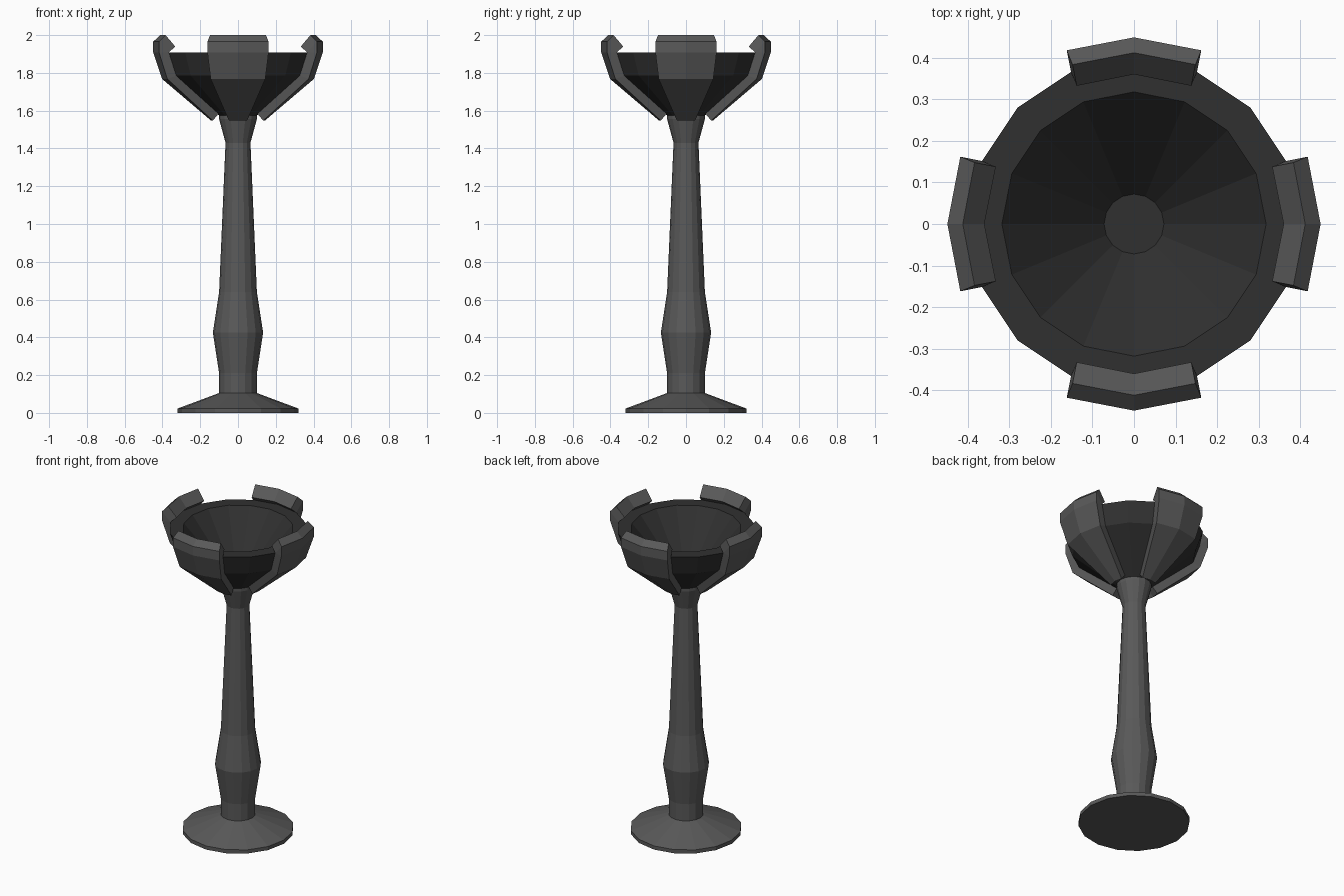
import bpy, bmesh, math

if "Cube" in bpy.data.objects:
    bpy.data.objects.remove(bpy.data.objects["Cube"])

SIDES = 16


def material(name, value):
    m = bpy.data.materials.new(name)
    m.diffuse_color = (value, value, value, 1)
    m.use_nodes = True
    m.node_tree.nodes["Principled BSDF"].inputs["Base Color"].default_value = m.diffuse_color
    return m


iron = material("dark grey iron", 0.1)
soot = material("sooty black bowl", 0.03)


def finish(bm, name, mat):
    bmesh.ops.recalc_face_normals(bm, faces=bm.faces)
    me = bpy.data.meshes.new(name)
    bm.to_mesh(me)
    bm.free()
    me.materials.append(mat)
    ob = bpy.data.objects.new(name, me)
    bpy.context.collection.objects.link(ob)
    return ob


def lathe(name, profile, mat):
    """Revolve an (r, z) profile into a faceted solid capped at both ends."""
    bm = bmesh.new()
    rings = []
    for r, z in profile:
        rings.append([bm.verts.new((r * math.cos(i * math.tau / SIDES),
                                    r * math.sin(i * math.tau / SIDES), z))
                      for i in range(SIDES)])
    for a, b in zip(rings, rings[1:]):
        for i in range(SIDES):
            j = (i + 1) % SIDES
            bm.faces.new((a[i], a[j], b[j], b[i]))
    bm.faces.new(rings[0])
    bm.faces.new(rings[-1])
    return finish(bm, name, mat)


# Foot and turned stem
lathe("foot", [(0.32, 0), (0.32, 0.023), (0.1, 0.105)], iron)
lathe("stem", [(0.1, 0.1), (0.1, 0.21), (0.133, 0.425), (0.1, 0.64),
               (0.066, 1.43), (0.1, 1.555), (0.1, 1.575)], iron)

# Hollow bowl: outer wall, flat rim, conical inside with small floor
lathe("bowl", [(0.095, 1.57), (0.354, 1.785), (0.396, 1.908),
               (0.318, 1.908), (0.072, 1.62)], soot)

# Four clamps hugging the bowl, each two facets wide
INNER = [(0.108, 1.588), (0.354, 1.785), (0.396, 1.908), (0.396, 1.908), (0.36, 1.94)]
OUTER = [(0.142, 1.547), (0.402, 1.768), (0.449, 1.908), (0.449, 1.965), (0.412, 2.0)]
STEP = math.tau / SIDES


def clamp(name, angle):
    bm = bmesh.new()
    cols = []
    for side in (-1, 0, 1):
        col = []
        for (ri, zi), (ro, zo) in zip(INNER, OUTER):
            a = angle + side * STEP
            inner = (ri * math.cos(a), ri * math.sin(a), zi)
            # the ends are thickened along the facet normal, not radially
            n = angle + side * STEP / 2
            d = ro - ri
            outer = (inner[0] + d * math.cos(n), inner[1] + d * math.sin(n), zo)
            col.append((bm.verts.new(inner), bm.verts.new(outer)))
        cols.append(col)
    last = len(INNER) - 1
    for a, b in zip(cols, cols[1:]):
        for k in range(last):
            for s in (0, 1):
                bm.faces.new((a[k][s], b[k][s], b[k + 1][s], a[k + 1][s]))
        for k in (0, last):
            bm.faces.new((a[k][0], b[k][0], b[k][1], a[k][1]))
    for col in (cols[0], cols[-1]):
        for k in range(last):
            bm.faces.new((col[k][0], col[k][1], col[k + 1][1], col[k + 1][0]))
    bmesh.ops.remove_doubles(bm, verts=bm.verts, dist=0.0005)
    finish(bm, name, iron)


for i, where in enumerate(("right", "back", "left", "front")):
    clamp(where + "_clamp", i * math.pi / 2)
